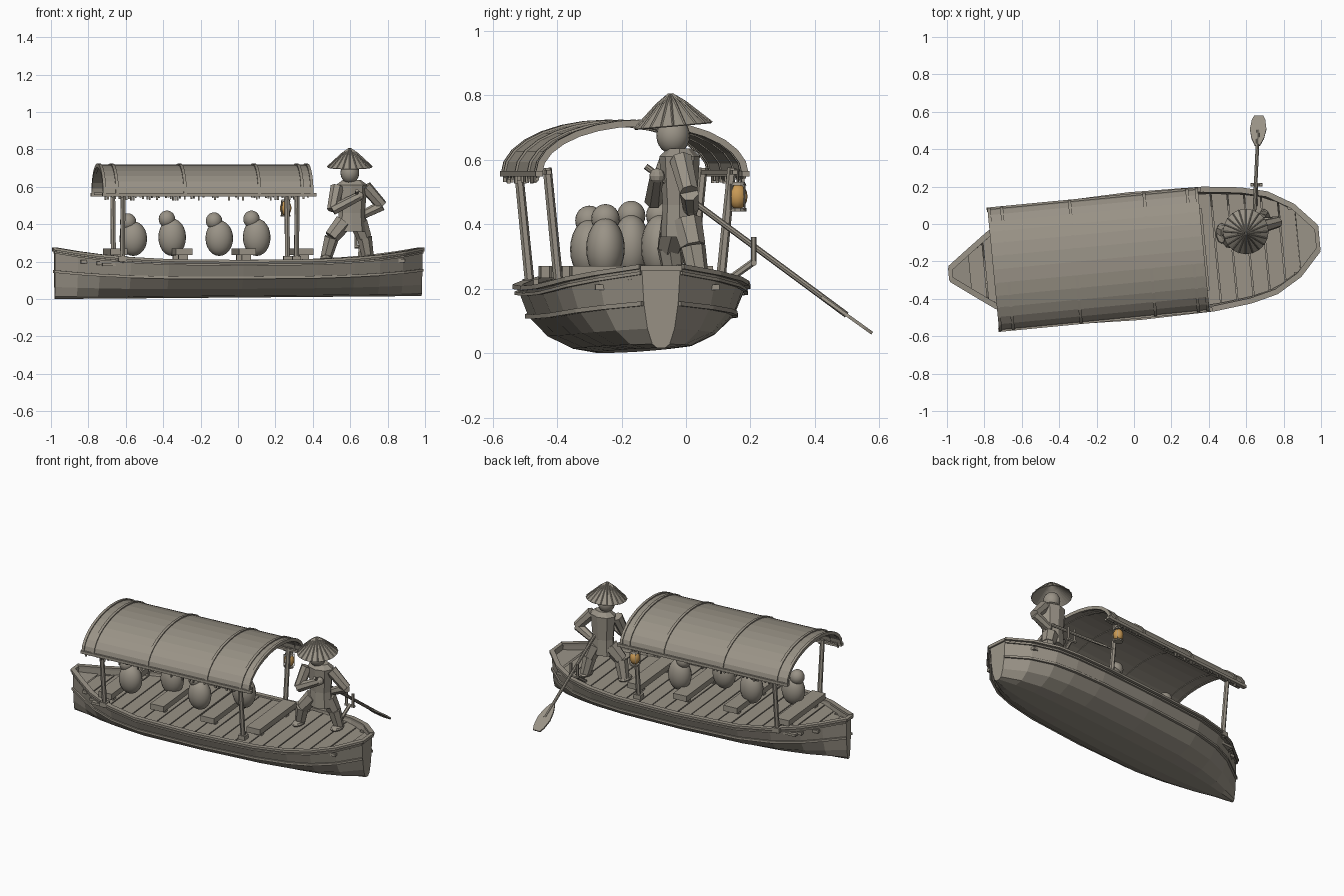
import bpy, bmesh, math, random
from mathutils import Matrix, Vector

random.seed(4)
cube = bpy.data.objects.get("Cube")
if cube:
    bpy.data.objects.remove(cube, do_unlink=True)


def material(name, rgb):
    m = bpy.data.materials.new(name)
    m.use_nodes = True
    m.diffuse_color = (*rgb, 1)
    m.node_tree.nodes["Principled BSDF"].inputs["Base Color"].default_value = (*rgb, 1)
    return m


WOOD = material("weathered wood", (0.32, 0.29, 0.24))
GLOW = material("amber lantern", (0.58, 0.32, 0.09))
# The boat lies slightly turned on its mooring
BOAT = Matrix.Translation((0, -0.172, 0)) @ Matrix.Rotation(math.radians(5.5), 4, "Z")
WORLD = Matrix.Identity(4)


def add(name, bm, frame=BOAT, mat=WOOD, smooth=False):
    bmesh.ops.recalc_face_normals(bm, faces=bm.faces)
    for f in bm.faces:
        f.smooth = smooth
    me = bpy.data.meshes.new(name)
    bm.to_mesh(me)
    bm.free()
    me.materials.append(mat)
    ob = bpy.data.objects.new(name, me)
    ob.matrix_world = frame
    bpy.context.collection.objects.link(ob)
    return ob


def thicken(ob, t, offset=-1):
    mod = ob.modifiers.new("thickness", "SOLIDIFY")
    mod.thickness, mod.offset = t, offset


def box(bm, centre, size):
    m = Matrix.Translation(centre) @ Matrix.Diagonal((*size, 1))
    bmesh.ops.create_cube(bm, size=1, matrix=m)


def limb(bm, p, q, r1, r2, sides=8):
    p, q = Vector(p), Vector(q)
    m = Matrix.Translation((p + q) / 2) @ (q - p).to_track_quat("Z", "Y").to_matrix().to_4x4()
    bmesh.ops.create_cone(bm, cap_ends=True, segments=sides, radius1=r1, radius2=r2,
                          depth=(q - p).length, matrix=m)


def ball(bm, centre, size, u=20, v=12):
    m = Matrix.Translation(centre) @ Matrix.Diagonal((*size, 1))
    bmesh.ops.create_uvsphere(bm, u_segments=u, v_segments=v, radius=1, matrix=m)


def skin(bm, rows, caps=False):
    grid = [[bm.verts.new(p) for p in row] for row in rows]
    for a, b in zip(grid, grid[1:]):
        for i in range(len(a) - 1):
            bm.faces.new((a[i], a[i + 1], b[i + 1], b[i]))
    if caps:
        bm.faces.new(grid[0])
        bm.faces.new(grid[-1])


def rail(name, pts, w, h):
    """Rectangular strip swept along a path."""
    bm = bmesh.new()
    rows = []
    for i, p in enumerate(pts):
        d = pts[min(i + 1, len(pts) - 1)] - pts[max(i - 1, 0)]
        side = d.cross(Vector((0, 0, 1))).normalized() * w / 2
        up = Vector((0, 0, h / 2))
        ring = [p + side + up, p - side + up, p - side - up, p + side - up]
        rows.append(ring)
    grid = [[bm.verts.new(p) for p in r] for r in rows]
    for a, b in zip(grid, grid[1:]):
        for i in range(4):
            j = (i + 1) % 4
            bm.faces.new((a[i], a[j], b[j], b[i]))
    bm.faces.new(grid[0])
    bm.faces.new(grid[-1])
    return add(name, bm)


# Hull: stations along the length with half widths
STATIONS = [(-.985, .03), (-.87, .115), (-.76, .195), (-.6, .27), (-.4, .315), (0, .328),
            (.4, .32), (.6, .297), (.74, .262), (.87, .185), (.985, .06)]
SECTION = [(1, 1), (.89, .55), (.7, .24), (.45, .05), (.2, 0)]


def half_width(u):
    for (a, wa), (b, wb) in zip(STATIONS, STATIONS[1:]):
        if u <= b:
            return wa + (wb - wa) * (u - a) / (b - a)
    return STATIONS[-1][1]


def sheer(u):
    return .2 + .07 * abs(u) ** 3


def hull_point(u, k, side, out=0):
    f, h = SECTION[k]
    keel = .008 * (1 + u)
    return Vector((u, side * (half_width(u) * f + out), keel + (sheer(u) - keel) * h))


bm = bmesh.new()
skin(bm, [[hull_point(u, k, 1) for k in range(5)] + [hull_point(u, k, -1) for k in reversed(range(5))]
          for u, _ in STATIONS], caps=True)
thicken(add("hull", bm), .01)

for side, label in ((1, "left"), (-1, "right")):
    # Gunwale cap, lower lip and rubbing strake
    for part, k, drop, w, h, out in (("gunwale", 0, -.002, .03, .014, 0),
                                     ("gunwale_lip", 0, .018, .012, .01, .002),
                                     ("rubbing_strake", 1, 0, .016, .014, .003)):
        pts = [hull_point(u, k, side, out) - Vector((0, 0, drop)) for u, _ in STATIONS]
        rail(f"{label}_{part}", pts, w, h)
    # Mooring cleats near both ends
    bm = bmesh.new()
    for u in (-.84, -.76, .86):
        p = (hull_point(u, 0, side) + hull_point(u, 1, side)) / 2
        box(bm, p + Vector((0, 0, .012)), (.035, .026, .018))
    add(f"{label}_cleats", bm)

# Stem caps
bm = bmesh.new()
for u, w in ((-.985, .07), (.985, .13)):
    box(bm, (u, 0, sheer(u) - .003), (.022, w, .018))
add("stem_caps", bm)

# Deck planks laid across the boat, ending in a sunken plate at each tip
bm = bmesh.new()
step = .0885
for i in range(20):
    a, b = -.885 + i * step, -.885 + (i + 1) * step - .006
    wa, wb = half_width(a) * .95 - .006, half_width(b) * .95 - .006
    top = .204 + random.uniform(-.001, .001)
    skin(bm, [[(a, -wa, z), (a, wa, z), (b, wb, z), (b, -wb, z)] for z in (top - .015, top)], caps=True)
add("deck_planks", bm)
bm = bmesh.new()
for s in (-1, 1):
    a, b = s * .88, s * .98
    wa, wb = half_width(a) * .95, half_width(b) * .95
    bm.faces.new([bm.verts.new(p) for p in ((a, -wa, .215), (a, wa, .215), (b, wb, .235), (b, -wb, .235))])
add("end_plates", bm)
bm = bmesh.new()
box(bm, (0, 0, .185), (1.5, .45, .015))
add("deck_underlay", bm)

# Low benches
bm = bmesh.new()
for u in (-.66, -.31, .03, .34):
    box(bm, (u, 0, .252), (.09, .44, .036))
    for v in (-.15, .15):
        box(bm, (u, v, .22), (.05, .03, .04))
add("benches", bm)

# Arched canopy
N = 14


def arch(u, lift=0):
    return [Vector((u, (.325 + lift) * math.cos(math.pi * i / N),
                    .558 + (.16 + lift) * math.sin(math.pi * i / N))) for i in range(N + 1)]


bm = bmesh.new()
skin(bm, [arch(u) for u in (-.752, -.31, .09, .37)])
thicken(add("canopy", bm), .01)
for u in (-.748, -.68, -.315, .085, .315, .366):
    bm = bmesh.new()
    rows = [arch(u + d, lift) for d, lift in ((-.008, -.014), (-.008, .007), (.008, .007), (.008, -.014), (-.008, -.014))]
    skin(bm, rows)
    add("canopy_rib", bm)

for side, label in ((1, "left"), (-1, "right")):
    # Eave beam with a ragged thatch fringe
    bm = bmesh.new()
    box(bm, (-.185, side * .322, .557), (1.15, .024, .018))
    box(bm, (-.185, side * .29, .562), (1.12, .016, .014))
    for i in range(44):
        h = random.uniform(.004, .022)
        if random.random() < .6:
            box(bm, (-.73 + i * .025, side * .322, .548 - h / 2), (.009, .01, h))
    add(f"{label}_eave", bm)
    # Leaning posts
    for u in (-.645, .29):
        bm = bmesh.new()
        limb(bm, (u, side * .25, .195), (u, side * .288, .575), .015, .014, 6)
        box(bm, (u, side * .25, .215), (.045, .045, .03))
        add(f"{label}_post", bm)

# Seated passengers: x, y, body height
for x, y, h in ((-.56, -.30, .185), (-.352, -.17, .2), (-.1, -.25, .19), (.1, -.08, .2)):
    bm = bmesh.new()
    ball(bm, (x, y, .23 + h / 2), (.074, .06, h / 2))
    ball(bm, (x - .028, y, .215 + h + .012), (.044, .044, .046))
    add("passenger", bm, WORLD, smooth=True)

# Lantern hanging under the canopy edge
LX, LY = .255, .16
bm = bmesh.new()
ball(bm, (LX, LY, .486), (.031, .031, .04), 12, 8)
add("lantern_glass", bm, WORLD, GLOW, True)
bm = bmesh.new()
limb(bm, (LX, LY, .52), (LX, LY, .532), .028, .022, 10)
limb(bm, (LX, LY, .44), (LX, LY, .45), .028, .028, 10)
limb(bm, (LX, LY, .53), (LX, LY, .57), .004, .004, 6)
for i in range(4):
    a = math.pi / 4 + i * math.pi / 2
    c, s = LX + .03 * math.cos(a), LY + .03 * math.sin(a)
    limb(bm, (c, s, .445), (c, s, .525), .003, .003, 4)
add("lantern_frame", bm, WORLD)

# Boatman: torso, legs, arms and head
bm = bmesh.new()
for z0, z1, r0, r1 in ((.36, .46, .078, .07), (.46, .61, .07, .084), (.61, .635, .084, .05)):
    m = Matrix.Translation((.608, -.02, 0)) @ Matrix.Diagonal((1, .75, 1, 1))
    part = bmesh.new()
    limb(part, (0, 0, z0), (0, 0, z1), r0, r1, 8)
    part.transform(m)
    me = bpy.data.meshes.new("torso_part")
    part.to_mesh(me)
    part.free()
    bm.from_mesh(me)
    bpy.data.meshes.remove(me)
add("boatman_torso", bm, WORLD)
LIMBS = {
    "right_leg": (((.565, -.03, .41), (.50, -.05, .33), (.47, -.035, .22)), .05, .032),
    "left_leg": (((.645, 0, .41), (.675, .02, .33), (.695, .04, .22)), .05, .032),
    "right_arm": (((.53, -.05, .60), (.505, -.1, .475), (.65, -.09, .55)), .036, .024),
    "left_arm": (((.68, -.015, .60), (.77, .01, .50), (.67, .015, .45)), .036, .024)}
for name, ((a, b, c), r1, r2) in LIMBS.items():
    bm = bmesh.new()
    limb(bm, a, b, r1, (r1 + r2) / 2, 7)
    limb(bm, b, c, (r1 + r2) / 2, r2, 7)
    if "leg" in name:
        ball(bm, (c[0], c[1] - .015, .218), (.033, .055, .018), 10, 6)
    else:
        ball(bm, c, (.024, .024, .024), 10, 6)
    add("boatman_" + name, bm, WORLD)
bm = bmesh.new()
ball(bm, (.598, -.04, .675), (.05, .052, .058))
limb(bm, (.6, -.03, .62), (.6, -.035, .65), .028, .028, 10)
add("boatman_head", bm, WORLD, smooth=True)

# Ribbed conical straw hat
tilt = Matrix.Translation((.598, -.04, .706)) @ Matrix.Rotation(math.radians(5), 4, "X")
rings = ((.006, .098), (.045, .07), (.121, 0))
bm = bmesh.new()
skin(bm, [[(r * math.cos(i * math.pi / 16), r * math.sin(i * math.pi / 16), z) for i in range(33)] for r, z in rings])
thicken(add("straw_hat", bm, WORLD @ tilt), .004)
bm = bmesh.new()
for i in range(20):
    d = Vector((math.cos(i * math.pi / 10), math.sin(i * math.pi / 10), 0))
    pts = [d * r + Vector((0, 0, z)) for r, z in rings]
    for p, q in zip(pts, pts[1:]):
        limb(bm, p, q, .0035, .0035, 4)
add("hat_ribs", bm, tilt)

# Oar with its flat blade, and the outrigger that carries it
start, neck, end = Vector((.635, -.125, .58)), Vector((.66, .42, .175)), Vector((.667, .578, .062))
bm = bmesh.new()
limb(bm, start, end.lerp(neck, .5), .0095, .0095, 8)
add("oar_shaft", bm, WORLD)
bm = bmesh.new()
outline = ((0, .014), (.25, .034), (.55, .044), (.85, .036), (1, .024))
skin(bm, [[neck.lerp(end, t) + Vector((s * w, 0, 0)) for s in (-1, 1)] for t, w in outline])
thicken(add("oar_blade", bm, WORLD), .01, 0)
bm = bmesh.new()
limb(bm, (.65, .1, .205), (.655, .212, .285), .011, .011, 6)
for x in (.632, .678):
    limb(bm, (x, .21, .275), (x, .21, .36), .009, .009, 6)
limb(bm, (.622, .21, .28), (.688, .21, .28), .01, .01, 6)
add("oarlock", bm, WORLD)
